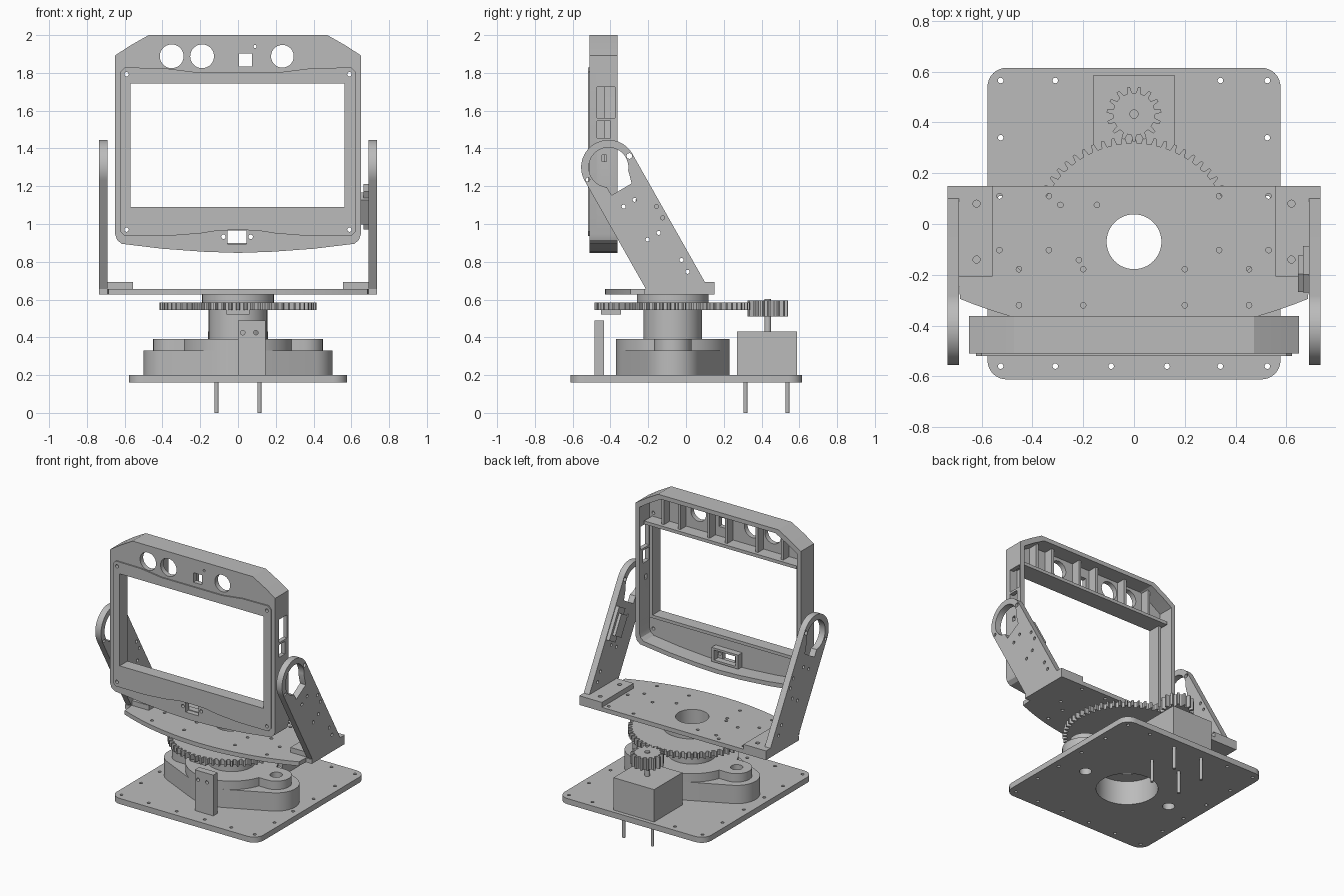
import bpy, bmesh
from math import sin, cos, pi, radians, sqrt
from mathutils import Matrix

cube = bpy.data.objects.get("Cube")
if cube:
    bpy.data.objects.remove(cube, do_unlink=True)

grey = bpy.data.materials.new("plain_grey")
grey.use_nodes = True
grey.diffuse_color = (0.5, 0.5, 0.5, 1)
grey.node_tree.nodes["Principled BSDF"].inputs["Base Color"].default_value = (0.5, 0.5, 0.5, 1)

# Axes of a flat outline (u, v) and its thickness direction w
PLANES = {
    "XY": Matrix.Identity(4),
    "XZ": Matrix(((1, 0, 0, 0), (0, 0, 1, 0), (0, 1, 0, 0), (0, 0, 0, 1))),
    "YZ": Matrix(((0, 0, 1, 0), (1, 0, 0, 0), (0, 1, 0, 0), (0, 0, 0, 1))),
}
parts = []


def arc(u, v, r, a0, a1, n):
    return [(u + r * cos(radians(a0 + (a1 - a0) * i / n)),
             v + r * sin(radians(a0 + (a1 - a0) * i / n))) for i in range(n + 1)]


def circle(u, v, r, n=16):
    return arc(u, v, r, 0, 360, n)[:-1]


def rect(u0, u1, v0, v1):
    return [(u0, v0), (u1, v0), (u1, v1), (u0, v1)]


def rounded(u0, u1, v0, v1, r):
    return (arc(u1 - r, v1 - r, r, 0, 90, 8) + arc(u0 + r, v1 - r, r, 90, 180, 8)
            + arc(u0 + r, v0 + r, r, 180, 270, 8) + arc(u1 - r, v0 + r, r, 270, 360, 8))


def mirrored(half):
    """Close a right-hand outline by mirroring it in u."""
    return half + [(-u, v) for u, v in reversed(half) if abs(u) > 1e-5]


def plate(name, loops, lo, hi, plane="XY"):
    """Extrude an outline (first loop) with holes (other loops) from lo to hi."""
    curve = bpy.data.curves.new(name, "CURVE")
    curve.dimensions = "2D"
    curve.fill_mode = "BOTH"
    curve.extrude = (hi - lo) / 2
    for loop in loops:
        s = curve.splines.new("POLY")
        s.points.add(len(loop) - 1)
        for p, (u, v) in zip(s.points, loop):
            p.co = (u, v, 0, 1)
        s.use_cyclic_u = True
    tmp = bpy.data.objects.new(name + "_outline", curve)
    bpy.context.collection.objects.link(tmp)
    bpy.context.view_layer.update()
    mesh = bpy.data.meshes.new_from_object(
        tmp.evaluated_get(bpy.context.evaluated_depsgraph_get()))
    bpy.data.objects.remove(tmp, do_unlink=True)
    bm = bmesh.new()
    bm.from_mesh(mesh)
    bmesh.ops.transform(bm, matrix=PLANES[plane] @ Matrix.Translation((0, 0, (lo + hi) / 2)),
                        verts=bm.verts)
    bmesh.ops.remove_doubles(bm, verts=bm.verts, dist=1e-5)
    bmesh.ops.recalc_face_normals(bm, faces=bm.faces)
    bm.to_mesh(mesh)
    bm.free()
    mesh.name = name
    mesh.materials.clear()
    mesh.materials.append(grey)
    ob = bpy.data.objects.new(name, mesh)
    bpy.context.collection.objects.link(ob)
    parts.append(ob)
    return ob


def gear(u, v, root, tip, teeth, phase=0):
    pts = []
    for i in range(teeth):
        for f, r in ((-0.28, root), (-0.13, tip), (0.13, tip), (0.28, root)):
            a = 2 * pi * (i + f + phase) / teeth
            pts.append((u + r * cos(a), v + r * sin(a)))
    return pts


CY = -0.07       # turning axis
BORE = 0.108

# Base plate with edge screw holes
screws = [(x, y) for x in (-0.525, 0.525) for y in (0.565, 0.34, 0.1, -0.13, -0.34, -0.56)]
screws += [(x, -0.56) for x in (-0.31, -0.09, 0.13, 0.34)] + [(-0.31, 0.565), (0.34, 0.565)]
ear_holes = [circle(s * 0.35, CY, 0.04, 24) for s in (-1, 1)]
plate("base_plate", [rounded(-0.577, 0.577, -0.612, 0.615, 0.075), circle(0, CY, 0.2, 48)]
      + ear_holes + [circle(x, y, 0.011, 12) for x, y in screws], 0.16, 0.2)

# Turntable housing: tapered lower body, eared flange and column
tilt = 65
lower = (arc(0.35, CY, 0.15, -tilt, tilt, 16) + arc(0, CY, 0.3, tilt, 180 - tilt, 16)
         + arc(-0.35, CY, 0.15, 180 - tilt, 180 + tilt, 16)
         + arc(0, CY, 0.3, 180 + tilt, 360 - tilt, 16))
plate("housing_body", [lower, circle(0, CY, 0.2, 48)] + ear_holes, 0.2, 0.33)
flange = (arc(0.35, CY, 0.1, -90, 90, 12) + arc(0, CY, 0.3, 19.5, 160.5, 28)
          + arc(-0.35, CY, 0.1, 90, 270, 12) + arc(0, CY, 0.3, 199.5, 340.5, 28))
plate("housing_flange", [flange, circle(0, CY, BORE, 48)] + ear_holes, 0.33, 0.39)
bore = circle(0, CY, BORE, 48)
plate("column", [circle(0, CY, 0.155, 48), bore], 0.39, 0.545)
plate("big_gear", [gear(0, CY, 0.388, 0.415, 62, 0.5), bore], 0.545, 0.585)
plate("gear_hub", [circle(0, CY, 0.19, 48), bore], 0.585, 0.627)
plate("gear_flag", [rect(-0.06, 0.06, -0.45, -0.345)], 0.52, 0.545)

# Motor with shaft, pinion and legs
plate("motor_box", [rect(-0.16, 0.16, 0.27, 0.587)], 0.2, 0.43)
plate("motor_shaft", [circle(0, 0.433, 0.018)], 0.43, 0.603)
plate("pinion", [gear(0, 0.433, 0.083, 0.108, 15, 0.25), circle(0, 0.433, 0.018)], 0.51, 0.595)
for x in (-0.113, 0.113):
    for y in (0.315, 0.538):
        plate("motor_leg", [circle(x, y, 0.011, 12)], 0, 0.2)

# Sensor post at the front
plate("sensor_post", [rect(0, 0.145, 0.2, 0.49)] + [circle(x, 0.425, 0.012) for x in (0.025, 0.095)],
      -0.485, -0.435, "XZ")

# Platform with a bowed front edge
R = 1.805
bow = [(0.685 * i / 12, R - 0.43 - sqrt(R * R - (0.685 * i / 12) ** 2)) for i in range(13)]
platform = mirrored(bow + [(0.69, -0.22), (0.735, -0.22), (0.735, 0.15)])
holes = [(s * x, y) for s in (-1, 1) for x in (0.335, 0.53) for y in (0.11, -0.103)]
holes += [(s * x, y) for s in (-1, 1) for x in (0.2, 0.453) for y in (-0.178, -0.32)]
holes += [(-0.29, 0.075), (-0.146, 0.075), (-0.217, -0.142)]
foot_holes = [circle(0.62, y, 0.014) for y in (0.08, -0.14)]
plate("platform", [platform, bore] + [circle(x, y, 0.011, 12) for x, y in holes], 0.627, 0.657)

# Arms: slanted strips with a round head, cut-out and screw holes
AY, AZ = -0.41, 1.3
arm = arc(AY, AZ, 0.145, 29.3, 209.3, 32) + [(-0.213, 0.657), (0.12, 0.657)]
cutout = arc(AY, AZ, 0.105, -8, 265, 36) + [(AY + 0.016, AZ - 0.148), (AY + 0.122, AZ - 0.085)]
arm_holes = [(-0.33, 1.092), (-0.272, 1.128), (-0.156, 1.092), (-0.124, 1.033), (-0.203, 0.917),
             (-0.145, 0.953), (-0.024, 0.81), (0.008, 0.747), (-0.52, 1.235)]
arm_loops = ([arm, cutout, circle(AY + 0.11, AZ + 0.06, 0.015)]
             + [circle(y, z, 0.011, 12) for y, z in arm_holes])
for side, s in (("left", 1), ("right", -1)):
    lo, hi = sorted((s * 0.69, s * 0.735))
    plate(side + "_arm", arm_loops, lo, hi, "YZ")
    foot = [(s * x, y) for x, y in rect(0.557, 0.735, -0.207, 0.15)]
    plate(side + "_foot", [foot] + [[(s * x, y) for x, y in h] for h in foot_holes], 0.657, 0.692)


def along_arm(a0, a1, b0, b1):
    """Rectangle in the arm's own directions: down the arm and across it."""
    return [(AY + 0.49 * a + 0.872 * b, AZ - 0.872 * a + 0.49 * b)
            for a, b in rect(a0, a1, b0, b1)]


plate("arm_bracket", [along_arm(0.22, 0.37, 0.04, 0.12)], 0.645, 0.69, "YZ")
plate("arm_bracket_step", [along_arm(0.18, 0.41, 0.06, 0.14)], 0.665, 0.69, "YZ")

# Screen frame: front face, rim, raised lip and inner ribs
frame = mirrored([(0, 0.847), (0.18, 0.853), (0.4, 0.869), (0.615, 0.895), (0.64, 0.915),
                  (0.65, 0.945), (0.65, 1.893), (0.57, 1.945), (0.473, 2.0)])
inner = [(x * 0.953, 1.424 + (z - 1.424) * 0.948) for x, z in frame]
window = rect(-0.568, 0.565, 1.09, 1.745)
low_slot = rect(-0.055, 0.045, 0.895, 0.965)
corner = [circle(x, z, 0.012, 12) for x in (-0.59, 0.59) for z in (1.793, 0.97)]
eyes = [circle(x, 1.888, r, 40) for x, r in ((-0.351, 0.063), (-0.19, 0.063), (0.235, 0.06))]
face_holes = [rect(0.005, 0.073, 1.835, 1.903), circle(0.09, 1.94, 0.008, 12), low_slot,
              circle(-0.077, 0.932, 0.012), circle(0.067, 0.932, 0.012)]
plate("frame_face", [frame, window] + eyes + face_holes + corner, -0.51, -0.475, "XZ")
rim = plate("frame_rim", [frame, inner], -0.475, -0.362, "XZ")
lip = mirrored([(0, 0.968), (0.1, 0.966), (0.2, 0.95), (0.37, 0.937), (0.6, 0.937),
                (0.622, 0.96), (0.622, 1.805), (0.6, 1.828), (0.4, 1.826), (0.24, 1.806)])
plate("frame_lip", [lip, window] + corner, -0.519, -0.51, "XZ")
plate("window_wall", [rect(-0.59, 0.587, 1.068, 1.767), window], -0.475, -0.43, "XZ")
plate("top_shelf", [rect(-0.6, 0.6, 1.745, 1.768)], -0.475, -0.385, "XZ")
for x in (-0.47, -0.27, -0.03, 0.11, 0.34, 0.47):
    plate("top_rib", [rect(x - 0.009, x + 0.009, 1.768, 1.975)], -0.475, -0.41, "XZ")
plate("slot_box", [rect(-0.11, 0.1, 0.885, 0.985), rect(-0.09, 0.08, 0.9, 0.97)],
      -0.475, -0.43, "XZ")

# Port openings through one side of the rim
ports = [(-0.48, -0.375, 1.56, 1.725), (-0.48, -0.4, 1.455, 1.545), (-0.445, -0.42, 1.33, 1.365)]
for y0, y1, z0, z1 in ports:
    cutter = plate("port_cutter", [rect(max(y0, -0.47), y1, z0, z1)], 0.55, 0.75, "YZ")
    parts.remove(cutter)
    cutter.hide_render = True
    cut = rim.modifiers.new("port", "BOOLEAN")
    cut.operation = "DIFFERENCE"
    cut.solver = "EXACT"
    cut.object = cutter
    bpy.context.view_layer.objects.active = rim
    bpy.ops.object.modifier_apply(modifier=cut.name)
    bpy.data.objects.remove(cutter, do_unlink=True)

# Smooth round walls, keep edges sharp
bpy.ops.object.select_all(action="DESELECT")
for ob in parts:
    ob.select_set(True)
bpy.context.view_layer.objects.active = parts[0]
bpy.ops.object.shade_smooth_by_angle(angle=radians(25))
